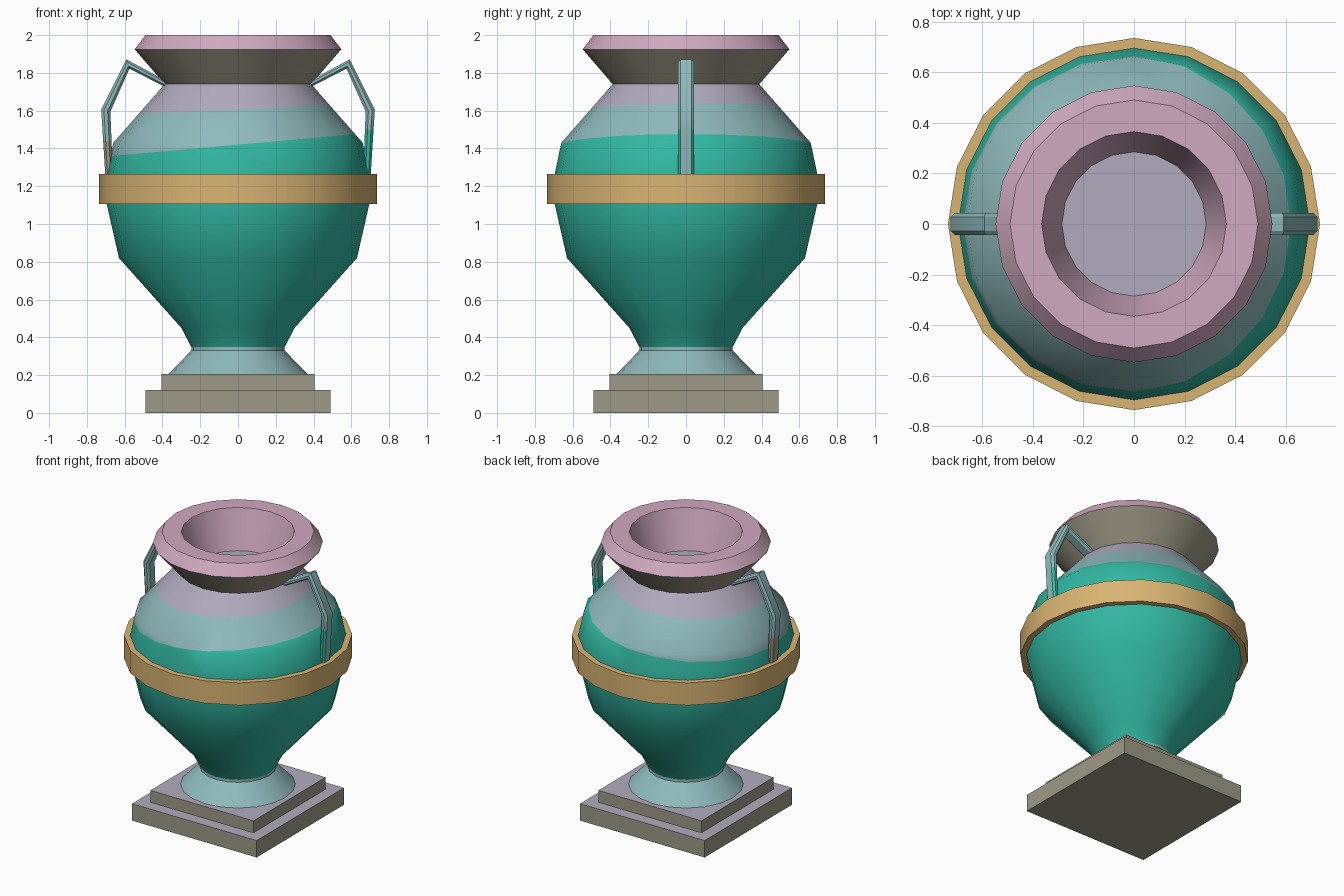
import bpy, bmesh, math
from mathutils import Vector

if "Cube" in bpy.data.objects:
    bpy.data.objects.remove(bpy.data.objects["Cube"])

def mat(name, r, g, b):
    m = bpy.data.materials.new(name)
    lin = [(c / 255 / 12.92 if c < 11 else ((c / 255 + 0.055) / 1.055) ** 2.4) for c in (r, g, b)]
    m.diffuse_color = (*lin, 1)
    m.use_nodes = True
    m.node_tree.nodes["Principled BSDF"].inputs["Base Color"].default_value = m.diffuse_color
    return m

TEAL, BLUE, LAV, PINK, STONE, GOLD = range(6)
MATS = [mat("teal", 50, 184, 162), mat("pale blue", 143, 186, 188),
        mat("lavender", 177, 171, 189), mat("pink", 208, 169, 192),
        mat("stone", 158, 154, 135), mat("gold", 217, 180, 114)]
SIDES = 20

def finish(name, bm, smooth=True):
    bmesh.ops.recalc_face_normals(bm, faces=bm.faces[:])
    me = bpy.data.meshes.new(name)
    bm.to_mesh(me)
    bm.free()
    for m in MATS:
        me.materials.append(m)
    ob = bpy.data.objects.new(name, me)
    bpy.context.collection.objects.link(ob)
    if smooth:
        bpy.ops.object.select_all(action='DESELECT')
        ob.select_set(True)
        bpy.context.view_layer.objects.active = ob
        bpy.ops.object.shade_smooth_by_angle(angle=math.radians(32))
    return ob

def lathe(profile, colours, closed=False):
    """Revolve (radius, z) points; one colour per profile segment."""
    bm = bmesh.new()
    rings = []
    for r, z in profile:
        if r == 0:
            rings.append([bm.verts.new((0, 0, z))] * SIDES)
        else:
            rings.append([bm.verts.new((r * math.cos(2 * math.pi * i / SIDES),
                                        r * math.sin(2 * math.pi * i / SIDES), z))
                          for i in range(SIDES)])
    n = len(rings)
    for k in range(n if closed else n - 1):
        a, b = rings[k], rings[(k + 1) % n]
        for i in range(SIDES):
            j = (i + 1) % SIDES
            vs = list(dict.fromkeys((a[i], a[j], b[j], b[i])))
            bm.faces.new(vs).material_index = colours[k]
    return bm

# Stepped square plinth: stone sides, lavender tops
for name, half, z0, z1 in (("plinth_base", 0.49, 0, 0.12), ("plinth_step", 0.405, 0.12, 0.205)):
    bm = bmesh.new()
    bmesh.ops.create_cube(bm, size=1)
    for v in bm.verts:
        v.co = Vector((v.co.x * 2 * half, v.co.y * 2 * half, z0 if v.co.z < 0 else z1))
    bm.normal_update()
    for f in bm.faces:
        f.material_index = LAV if f.normal.z > 0.5 else STONE
    finish(name, bm, smooth=False)

# Flared foot
finish("foot", lathe([(0, 0.205), (0.37, 0.205), (0.247, 0.33), (0.247, 0.355), (0, 0.355)],
                     [BLUE] * 4))

# Body with slightly tilted colour bands
bm = lathe([(0, 0.345), (0.245, 0.345), (0.30, 0.45), (0.63, 0.82), (0.695, 1.105),
            (0.695, 1.265), (0.66, 1.43), (0.388, 1.74)], [TEAL] * 7)
bands = [(Vector((0, 0, 1.42)), Vector((-0.09, 0, 1)), BLUE),
         (Vector((0, 0, 1.615)), Vector((-0.05, -0.02, 1)), LAV)]
for co, no, colour in bands:
    bmesh.ops.bisect_plane(bm, geom=bm.verts[:] + bm.edges[:] + bm.faces[:],
                           plane_co=co, plane_no=no)
    for f in bm.faces:
        if (f.calc_center_median() - co).dot(no) > 0:
            f.material_index = colour
finish("body", bm)

# Flared lip, mouth and floor
finish("lip", lathe([(0.388, 1.74), (0.547, 1.925), (0.49, 2.0), (0.365, 2.0),
                     (0.285, 1.73), (0, 1.73)], [STONE, PINK, PINK, PINK, LAV]))

# Gold belt
finish("belt", lathe([(0.68, 1.105), (0.735, 1.105), (0.735, 1.265), (0.68, 1.265)],
                     [GOLD] * 4, closed=True))

# Handles: chamfered flat bar swept along an angular path
PATH = [(0.37, 1.735, 0.015), (0.583, 1.847, 0.018), (0.70, 1.60, 0.024), (0.682, 1.25, 0.02)]
SECTION = [(-1, 0.4), (-0.65, 1), (0.65, 1), (1, 0.4), (1, -0.4), (0.65, -1), (-0.65, -1), (-1, -0.4)]

def handle(name, side):
    bm = bmesh.new()
    pts = [Vector((x, 0, z)) for x, z, t in PATH]
    rings = []
    for k, p in enumerate(pts):
        dirs = [(pts[i + 1] - pts[i]).normalized() for i in (k - 1, k) if 0 <= i < len(pts) - 1]
        d = sum(dirs, Vector()).normalized()
        out = Vector((-d.z, 0, d.x)) * (PATH[k][2] / max(0.5, d.dot(dirs[0])))
        ring = []
        for u, w in SECTION:
            q = p + out * w + Vector((0, 0.043 * u, 0))
            ring.append(bm.verts.new((q.x * side, q.y, q.z)))
        rings.append(ring)
    for a, b in zip(rings, rings[1:]):
        for i in range(8):
            j = (i + 1) % 8
            bm.faces.new((a[i], a[j], b[j], b[i])).material_index = BLUE
    bm.faces.new(rings[0])
    bm.faces.new(rings[-1])
    # lower part is teal on the right handle (outer face stays blue), stone on the left
    cut = 1.5 if side > 0 else 1.44
    bmesh.ops.bisect_plane(bm, geom=bm.verts[:] + bm.edges[:] + bm.faces[:],
                           plane_co=(0, 0, cut), plane_no=(0, 0, 1))
    bmesh.ops.recalc_face_normals(bm, faces=bm.faces[:])
    for f in bm.faces:
        if f.calc_center_median().z < cut:
            if side < 0:
                f.material_index = STONE
            elif f.normal.x < 0.9:
                f.material_index = TEAL
    finish(name, bm)

handle("right_handle", 1)
handle("left_handle", -1)
